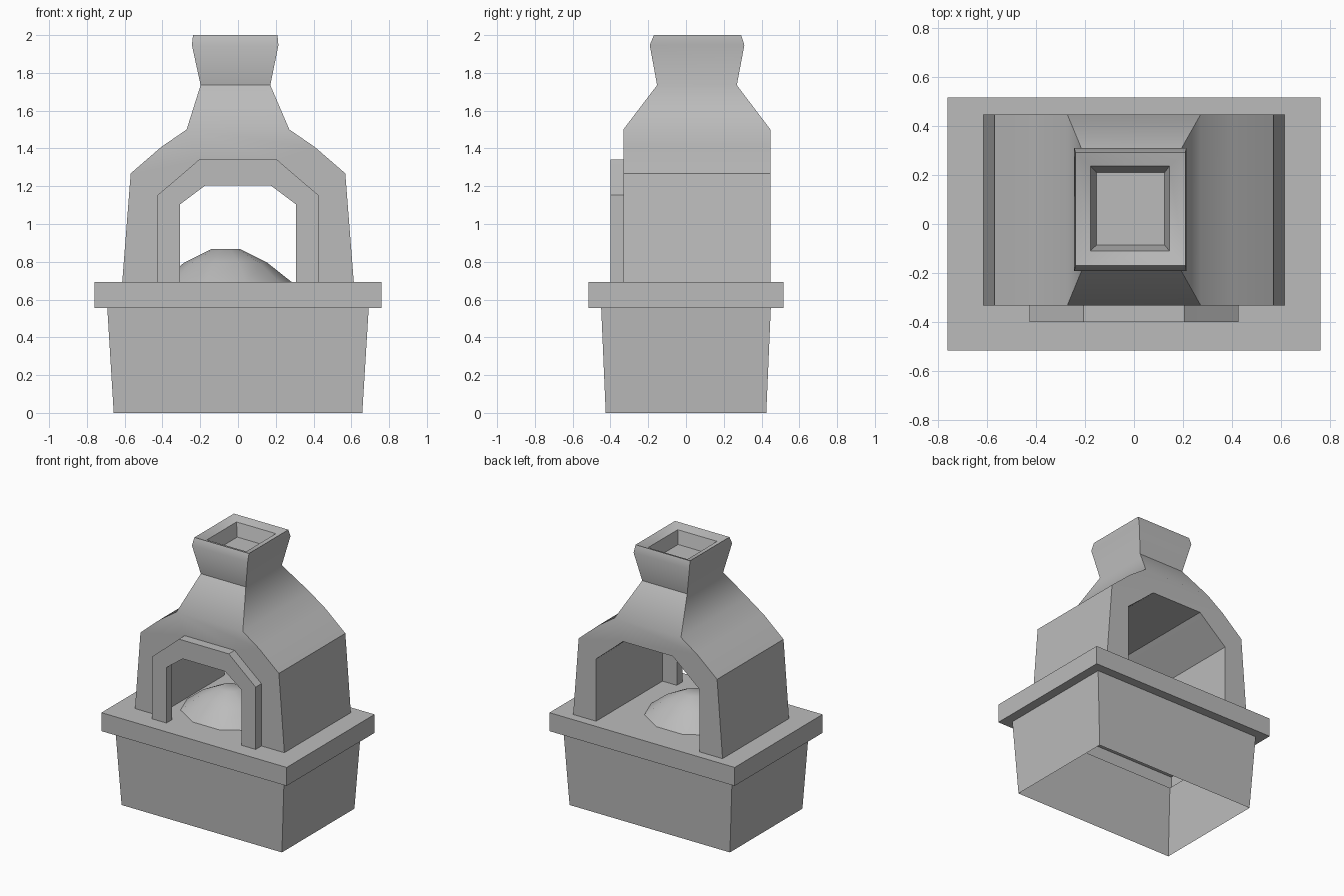
import bpy, bmesh, math

cube = bpy.data.objects.get("Cube")
if cube:
    bpy.data.objects.remove(cube, do_unlink=True)

stone = bpy.data.materials.new("grey_stone")
stone.use_nodes = True
stone.diffuse_color = (0.5, 0.5, 0.5, 1)
bsdf = stone.node_tree.nodes["Principled BSDF"]
bsdf.inputs["Base Color"].default_value = stone.diffuse_color
bsdf.inputs["Roughness"].default_value = 0.9


def finish(name, bm, angle):
    """Weld, orient and link a mesh with smooth shading below an angle."""
    bmesh.ops.remove_doubles(bm, verts=bm.verts, dist=0.0005)
    bmesh.ops.recalc_face_normals(bm, faces=bm.faces)
    mesh = bpy.data.meshes.new(name)
    bm.to_mesh(mesh)
    bm.free()
    mesh.materials.append(stone)
    obj = bpy.data.objects.new(name, mesh)
    bpy.context.collection.objects.link(obj)
    bpy.ops.object.select_all(action='DESELECT')
    obj.select_set(True)
    bpy.context.view_layer.objects.active = obj
    bpy.ops.object.shade_smooth_by_angle(angle=math.radians(angle))
    return obj


def loft(bm, rings, cap=True):
    """Join rings of points one after another and close the last one."""
    loops = [[bm.verts.new(p) for p in ring] for ring in rings]
    for a, b in zip(loops, loops[1:]):
        for i in range(len(a)):
            j = (i + 1) % len(a)
            bm.faces.new((a[i], a[j], b[j], b[i]))
    if cap:
        bm.faces.new(loops[-1])


def rect(x0, x1, y0, y1, z):
    return [(x0, y0, z), (x1, y0, z), (x1, y1, z), (x0, y1, z)]


def box_ring(hx, hy, z):
    return rect(-hx, hx, -hy, hy, z)


def mirrored(half):
    """Full outline, left foot to right foot, from its right half."""
    return [(-x, z) for x, z in half] + half[::-1]


def prism(bm, outer, inner, y0, y1, open_edge=None):
    """Extrude an arch between two outlines, optionally leaving one side open."""
    outline = outer + inner[::-1]
    front = [bm.verts.new((x, y0, z)) for x, z in outline]
    back = [bm.verts.new((x, y1, z)) for x, z in outline]
    bm.faces.new(front)
    bm.faces.new(back[::-1])
    for i in range(len(outline)):
        if i != open_edge:
            j = (i + 1) % len(outline)
            bm.faces.new((front[i], front[j], back[j], back[i]))


FLOOR, FRONT, BACK = 0.692, -0.332, 0.447

# Hollow plinth with overhanging slab, open underneath
bm = bmesh.new()
loft(bm, [box_ring(0.658, 0.425, 0), box_ring(0.692, 0.449, 0.555),
          box_ring(0.76, 0.515, 0.555), box_ring(0.76, 0.515, FLOOR)])
finish("plinth_and_slab", bm, 30)

# Vaulted body with tunnel, hipped hood and flared chimney
shell = mirrored([(0.613, FLOOR), (0.568, 1.268), (0.406, 1.408), (0.272, 1.5)])
tunnel = mirrored([(0.425, FLOOR), (0.425, 1.154), (0.303, 1.257), (0.205, 1.342)])
bm = bmesh.new()
prism(bm, shell, tunnel, FRONT, BACK, open_edge=3)
loft(bm, [rect(-0.272, 0.272, FRONT, BACK, 1.5),
          rect(-0.198, 0.171, -0.153, 0.269, 1.735),
          rect(-0.244, 0.214, -0.192, 0.309, 1.947),
          rect(-0.238, 0.209, -0.17, 0.292, 2.0),
          rect(-0.178, 0.145, -0.11, 0.237, 1.975),
          rect(-0.153, 0.125, -0.086, 0.21, 1.88)])
finish("oven_body_and_chimney", bm, 40)

# Projecting arch around the mouth
mouth = mirrored([(0.308, FLOOR), (0.308, 1.103), (0.174, 1.204)])
bm = bmesh.new()
prism(bm, tunnel, mouth, -0.4, FRONT)
finish("mouth_arch", bm, 35)

# Ash mound on the oven floor
bm = bmesh.new()
rings = []
for rx, ry, z in [(0.35, 0.3, FLOOR), (0.22, 0.19, 0.795), (0.075, 0.07, 0.868)]:
    rings.append([(-0.065 + rx * math.cos(a), ry * math.sin(a), z)
                  for a in (math.tau * i / 10 for i in range(10))])
loft(bm, rings)
finish("ash_mound", bm, 60)
